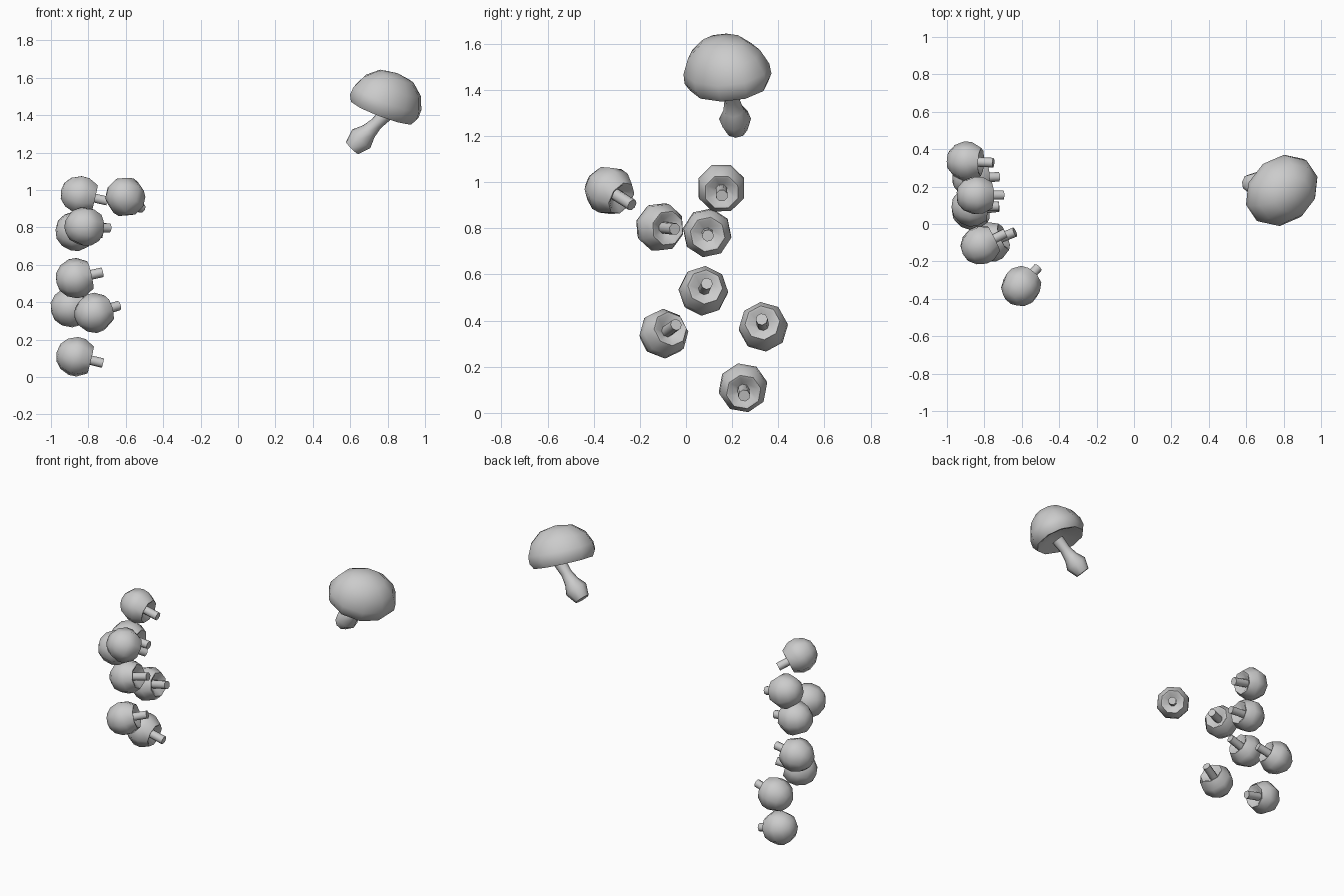
import bpy, math
from mathutils import Vector, Matrix

if "Cube" in bpy.data.objects:
    bpy.data.objects.remove(bpy.data.objects["Cube"])

def lathe(name, origin, axis, profile, sides=8, ref=(0, 0, 1), sx=1.0, sy=1.0, spin=0.0, angle=50):
    """Revolve (radius, height) points round an axis; radius 0 makes a pole."""
    z = Vector(axis).normalized()
    y = z.cross(Vector(ref)).normalized()
    x = y.cross(z)
    m = Matrix((x, y, z)).transposed()
    o = Vector(origin)
    verts, faces, rings = [], [], []
    for r, h in profile:
        n = 1 if r == 0 else sides
        rings.append(range(len(verts), len(verts) + n))
        for i in range(n):
            a = spin + 2 * math.pi * i / sides
            verts.append(o + m @ Vector((r * sx * math.cos(a), r * sy * math.sin(a), h)))
    for a, b in zip(rings, rings[1:]):
        for i in range(sides):
            j = (i + 1) % sides
            if len(a) == 1:
                faces.append((a[0], b[j], b[i]))
            elif len(b) == 1:
                faces.append((a[i], a[j], b[0]))
            else:
                faces.append((a[i], a[j], b[j], b[i]))
    me = bpy.data.meshes.new(name)
    me.from_pydata(verts, [], faces)
    ob = bpy.data.objects.new(name, me)
    bpy.context.collection.objects.link(ob)
    bpy.ops.object.select_all(action='DESELECT')
    ob.select_set(True)
    bpy.context.view_layer.objects.active = ob
    bpy.ops.object.mode_set(mode='EDIT')
    bpy.ops.mesh.select_all(action='SELECT')
    bpy.ops.mesh.normals_make_consistent(inside=False)
    bpy.ops.object.mode_set(mode='OBJECT')
    bpy.ops.object.shade_smooth_by_angle(angle=math.radians(angle))
    return ob

# Cluster of small mushrooms: cap centre, stem tip
small = [
    ((-.605, -.335, .965), (-.520, -.240, .905)),
    ((-.845, .153, .975), (-.705, .155, .943)),
    ((-.822, -.115, .805), (-.690, -.050, .797)),
    ((-.872, .092, .780), (-.722, .095, .768)),
    ((-.870, .075, .528), (-.726, .090, .560)),
    ((-.770, -.098, .342), (-.634, -.042, .383)),
    ((-.898, .335, .372), (-.755, .328, .405)),
    ((-.868, .247, .110), (-.724, .252, .075)),
]
small_cap = [(0, -.104), (.048, -.095), (.085, -.063), (.107, -.012), (.105, .03),
             (.076, .082), (.066, .08), (.03, .045), (0, .04)]
small_stem = [(0, .03), (.026, .03), (.026, .15), (0, .15)]
for i, (c, tip) in enumerate(small, 1):
    axis = Vector(tip) - Vector(c)
    lathe(f"small_cap_{i}", c, axis, small_cap, spin=.2 + .1 * i)
    lathe(f"small_stem_{i}", c, axis, small_stem, spin=.2 + .1 * i)

# Large mushroom: oval domed cap, hollow below
cap = [(0, .212), (.5, .192), (.83, .135), (.99, .065), (1, .02), (.9, -.015), (.78, -.01), (.3, .03), (0, .035)]
lathe("large_cap", (.775, .185, 1.43), (.37, -.15, .92), cap, sides=10,
      ref=(.83, .56, 0), sx=.212, sy=.178, spin=.31)

# Leaning bulbous stem
stem = [(0, -.03), (.04, -.03), (.034, .05), (.045, .11), (.07, .165), (.046, .235), (0, .235)]
lathe("large_stem", (.775, .195, 1.39), (-.165, .025, -.165), stem)
